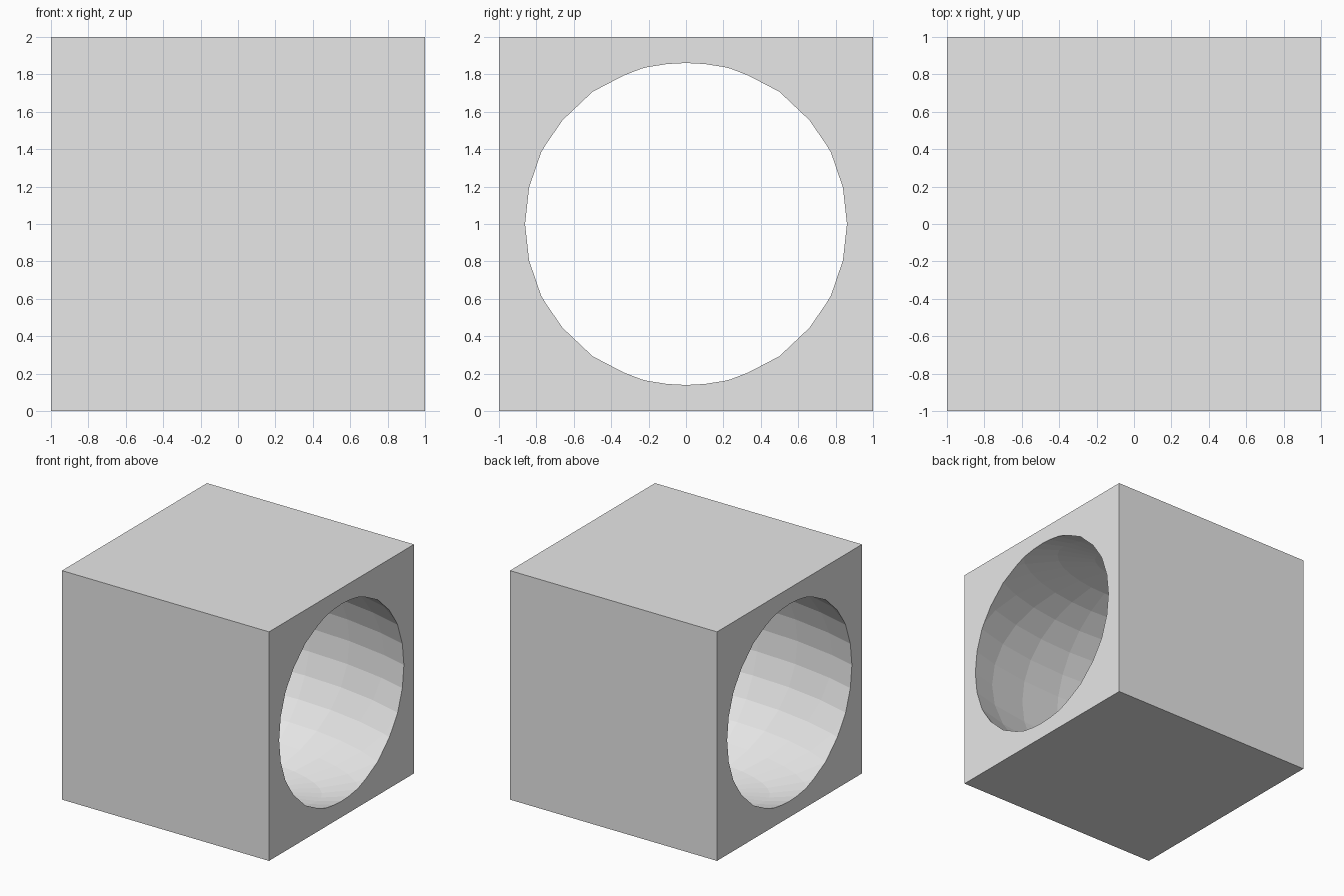
import bpy

if "Cube" in bpy.data.objects:
    bpy.data.objects.remove(bpy.data.objects["Cube"])

# Single flat colour
grey = bpy.data.materials.new("light_grey")
grey.diffuse_color = (0.8, 0.8, 0.8, 1.0)
grey.use_nodes = True
grey.node_tree.nodes["Principled BSDF"].inputs["Base Color"].default_value = grey.diffuse_color

# Solid block
bpy.ops.mesh.primitive_cube_add(size=2, location=(0, 0, 1))
block = bpy.context.object
block.name = "hollow_block"
block.data.materials.append(grey)

# Faceted ellipsoid cutter, stretched along x so it opens both side faces;
# kept a hair inside the remaining four faces
bpy.ops.mesh.primitive_uv_sphere_add(segments=32, ring_count=16, radius=1,
                                     location=(0, 0, 1))
cutter = bpy.context.object
cutter.name = "bore_cutter"
cutter.scale = (2, 0.9995, 0.9995)
cutter.data.materials.append(grey)
cutter.hide_render = True
bpy.context.view_layer.update()

# Carve the barrel-shaped bore through the block
bore = block.modifiers.new("bore", 'BOOLEAN')
bore.operation = 'DIFFERENCE'
bore.solver = 'EXACT'
bore.object = cutter
bpy.context.view_layer.objects.active = block
bpy.ops.object.modifier_apply(modifier=bore.name)
bpy.data.objects.remove(cutter, do_unlink=True)
